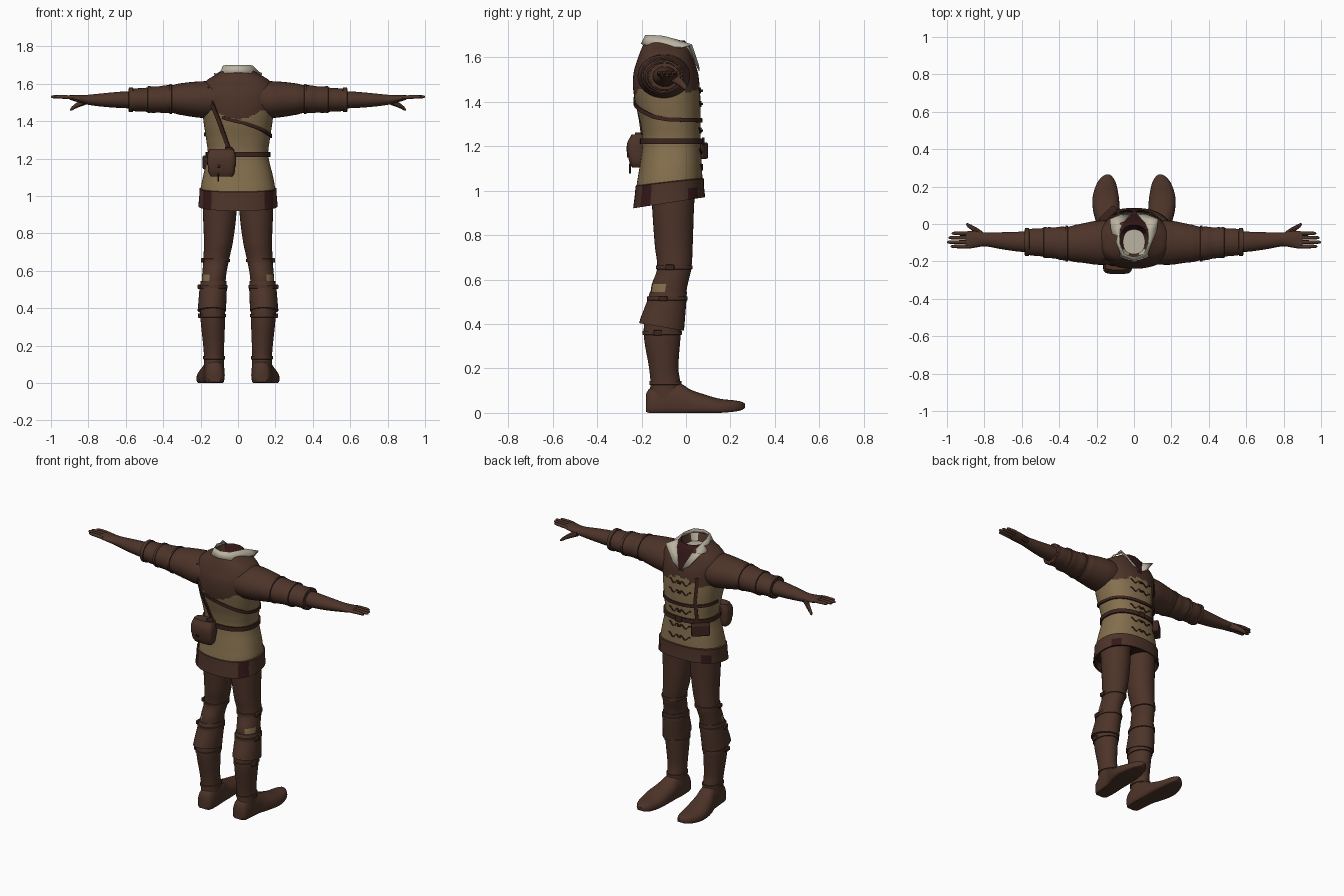
import bpy, bmesh, math
from mathutils import Vector

if "Cube" in bpy.data.objects:
    bpy.data.objects.remove(bpy.data.objects["Cube"])

def material(name, *rgb):
    m = bpy.data.materials.new(name)
    m.diffuse_color = (*rgb, 1)
    m.use_nodes = True
    m.node_tree.nodes["Principled BSDF"].inputs["Base Color"].default_value = m.diffuse_color
    return m

BROWN = material("brown leather", 0.074, 0.034, 0.022)
STRAP = material("dark strap", 0.045, 0.018, 0.013)
TAN = material("tan cloth", 0.235, 0.160, 0.076)
PALE = material("pale linen", 0.50, 0.455, 0.36)
MAROON = material("dark maroon lining", 0.035, 0.009, 0.009)

def interp(K, t):
    """Smooth interpolation of key rows; the first column is the position."""
    t = min(max(t, K[0][0]), K[-1][0])
    i = max(j for j in range(len(K) - 1) if K[j][0] <= t)
    a, b, p, n = K[i], K[i + 1], K[max(i - 1, 0)], K[min(i + 2, len(K) - 1)]
    h = b[0] - a[0]
    u = (t - a[0]) / h
    out = []
    for c in range(1, len(a)):
        m0 = (b[c] - p[c]) / (b[0] - p[0]) * h
        m1 = (n[c] - a[c]) / (n[0] - a[0]) * h
        out.append((2*u**3 - 3*u*u + 1) * a[c] + (u**3 - 2*u*u + u) * m0
                   + (3*u*u - 2*u**3) * b[c] + (u**3 - u*u) * m1)
    return out

def sp(v, e):
    return math.copysign(abs(v) ** e, v)

def oval(axis, pos, ca, ra, cb, rb, n=32, e=1.0):
    pts = []
    for k in range(n):
        t = 2 * math.pi * k / n
        a, b = ca + ra * sp(math.cos(t), e), cb + rb * sp(math.sin(t), e)
        pts.append({'z': (a, b, pos), 'x': (pos, a, b), 'y': (a, pos, b)}[axis])
    return pts

def steps(a, b, n):
    return [a + (b - a) * i / n for i in range(n + 1)]

def finish(bm, name, mats, rule=None):
    bmesh.ops.recalc_face_normals(bm, faces=bm.faces)
    if rule:
        for f in bm.faces:
            f.material_index = rule(f.calc_center_median())
    me = bpy.data.meshes.new(name)
    bm.to_mesh(me)
    bm.free()
    for m in mats:
        me.materials.append(m)
    ob = bpy.data.objects.new(name, me)
    bpy.context.collection.objects.link(ob)
    return ob

def loft(name, rings, mats, rule=None):
    bm = bmesh.new()
    R = [[bm.verts.new(p) for p in r] for r in rings]
    n = len(R[0])
    for a, b in zip(R, R[1:]):
        for k in range(n):
            bm.faces.new((a[k], a[(k+1) % n], b[(k+1) % n], b[k]))
    for r in (R[0], R[-1]):
        c = bm.verts.new(sum((v.co for v in r), Vector()) / n)
        for k in range(n):
            bm.faces.new((r[k], r[(k+1) % n], c))
    return finish(bm, name, mats, rule)

def box(name, loc, size, mat, bevel=0.004):
    bm = bmesh.new()
    bmesh.ops.create_cube(bm, size=1)
    for v in bm.verts:
        v.co = Vector(loc) + Vector([v.co[i] * size[i] for i in range(3)])
    ob = finish(bm, name, [mat])
    b = ob.modifiers.new("bevel", 'BEVEL')
    b.width, b.segments = bevel, 2
    return ob

def tube(name, pts, mat, n=10):
    """Round tube along (x, y, z, radius) points that run mostly along x."""
    loft(name, [oval('x', x, y, r, z, r, n) for x, y, z, r in pts], [mat])

# Coat body: z, half width, back y, front y
TORSO = [(1.00, .200, -.225, .080), (1.04, .199, -.220, .075), (1.10, .188, -.210, .072),
         (1.22, .162, -.195, .066), (1.30, .170, -.205, .066), (1.38, .182, -.225, .066),
         (1.46, .192, -.238, .062), (1.53, .197, -.236, .054), (1.58, .195, -.222, .038),
         (1.62, .165, -.208, .025), (1.65, .115, -.195, .012), (1.675, .075, -.180, -.005)]

def torso(t, z):
    w, b, f = interp(TORSO, z)
    return Vector((w * sp(math.cos(t), .85), (b+f)/2 + (f-b)/2 * sp(math.sin(t), .85), z))

def torso_angle(x, z, side):
    r = max(-1, min(1, x / interp(TORSO, z)[0]))
    return side * math.acos(sp(r, 1 / .85))

def coat_colour(c):
    x, y, z = c
    if y > -.05 and z > 1.50 and abs(x) < (z - 1.50) * .4:
        return 2                                     # open neck
    if z < 1.665 and abs(x) < .058 and -.165 < y < -.03 and z > 1.625:
        return 3                                     # inside of neck
    u = min(1, (x / .12) ** 2)
    edge = 1.412 + .045 * u if y < -.08 else 1.487 - .04 * u + .006 * math.sin(x * 110)
    return 1 if z > edge else 0

rings = [[torso(2 * math.pi * k / 96, z) for k in range(96)] for z in steps(1.0, 1.675, 84)]
rings.append(oval('z', 1.63, 0, .058, -.095, .065, 96, .85))
loft("coat_body", rings, [TAN, BROWN, MAROON, PALE], coat_colour)

# Hem skirt, tilted up towards the toes side, with dark lining
def hem_ring(z, w, b, f, slope):
    return [(x, y, z + slope * (y + .08)) for x, y, _ in oval('z', z, 0, w, (b+f)/2, (f-b)/2, 64, .85)]
loft("coat_hem", [hem_ring(1.042, .196, -.215, .07, .11), hem_ring(1.037, .207, -.227, .081, .11),
     hem_ring(1.0, .207, -.230, .081, .12), hem_ring(.945, .212, -.238, .086, .155),
     hem_ring(.945, .203, -.228, .076, .155), hem_ring(.985, .196, -.22, .07, .13)],
     [BROWN, MAROON], lambda c: int(abs(c.x) < .19 and -.2 < c.y < .055 and c.z < 1.01))

# Straps that follow the coat surface
def strap(name, path, width, thick=.008, mat=STRAP, closed=False, n=48):
    total = len(path) - 1
    pts = []
    for s in steps(0, total, n):
        i = min(int(s), total - 1)
        t, z = [path[i][c] + (path[i+1][c] - path[i][c]) * (s - i) for c in (0, 1)]
        pts.append(torso(t, z))
    rings = []
    for i, p in enumerate(pts):
        d = (pts[min(i+1, n)] - pts[max(i-1, 0)]).normalized()
        if closed and i in (0, n):
            d = Vector((0, 1, 0))
        nor = Vector((p.x, (p.y + .08) * 1.4, 0)).normalized()
        side = d.cross(nor).normalized() * width / 2
        o, q = p + nor * thick, p - nor * .006
        rings.append([o + side, o - side, q - side, q + side])
    loft(name, rings, [mat])

def P(x, z, side):
    return (torso_angle(x, z, side), z)

strap("waist_belt", [(0, 1.222), (2 * math.pi, 1.222)], .026, .011, closed=True, n=72)
strap("chest_strap", [(-1.96, 1.42), (-.45, 1.332), (0, 1.32), (1.57, 1.315), (3.14, 1.33)], .018)
strap("shoulder_strap_back", [P(-.045, 1.24, -1), P(-.10, 1.40, -1), P(-.16, 1.58, -1)], .022)
strap("shoulder_strap_front", [P(-.11, 1.22, 1), P(-.10, 1.35, 1), P(-.11, 1.5, 1)], .02)
box("belt_buckle", (0, .078, 1.222), (.04, .012, .036), STRAP)

# Scrolled fasteners down the chest
for z in (1.45, 1.39, 1.27, 1.175, 1.105):
    for s in (-1, 1):
        pts = [P(s * x, z + .011 * math.sin(x * 110), 1) for x in steps(.004, .075, 8)]
        strap("fastener", pts, .007, .005, n=16)
    box("fastener_toggle", (0, .071, z), (.022, .012, .01), STRAP, .003)

# Shirt collar with open wings
TOP = [(0, -.18, 1.70), (.055, -.16, 1.70), (.078, -.10, 1.695), (.075, -.03, 1.675), (.052, .012, 1.635), (.01, .06, 1.54)]
LOW = [(0, -.20, 1.66), (.07, -.175, 1.655), (.10, -.10, 1.645), (.125, -.02, 1.645), (.128, .026, 1.655), (.055, .055, 1.565)]
bm = bmesh.new()
def both(pts):
    return [bm.verts.new((-x, y, z)) for x, y, z in pts[:0:-1]] + [bm.verts.new(p) for p in pts]
a, b = both(TOP), both(LOW)
for k in range(len(a) - 1):
    bm.faces.new((a[k], a[k+1], b[k+1], b[k]))
m = finish(bm, "shirt_collar", [PALE]).modifiers.new("thick", 'SOLIDIFY')
m.thickness, m.offset = .006, 0

# Satchel on the back of the belt
BAG = [(1.105, .058, -.243, -.195), (1.125, .070, -.254, -.185), (1.18, .074, -.264, -.18),
       (1.22, .072, -.260, -.18), (1.25, .062, -.242, -.185)]
def bag_ring(z, g=0):
    w, b, f = interp(BAG, z)
    return oval('z', z, -.088, w + g, (b+f)/2, (f-b)/2 + g, 32, .5)
loft("satchel", [bag_ring(z) for z in steps(1.105, 1.25, 10)], [BROWN])
loft("satchel_flap", [bag_ring(z, .003) for z in steps(1.165, 1.252, 8)], [BROWN])
box("satchel_clasp", (-.105, -.262, 1.165), (.016, .008, .03), STRAP, .002)
box("satchel_tassel", (-.105, -.252, 1.10), (.008, .008, .045), STRAP, .002)
box("satchel_loop", (-.05, -.215, 1.252), (.04, .03, .02), STRAP)

# Flat pouch at the front hip
pouch = box("hip_pouch", (0, 0, 0), (.11, .04, .075), STRAP, .008)
pouch.location, pouch.rotation_euler = (-.138, .05, 1.18), (0, 0, .75)

# Limb profiles: sleeve and forearm as x, cy, ry, cz, rz; legs as z, cx, rx, cy, ry
SLEEVE = [(.10, -.10, .115, 1.515, .10), (.19, -.10, .118, 1.515, .098), (.27, -.102, .106, 1.517, .09),
          (.35, -.105, .092, 1.518, .076), (.45, -.10, .082, 1.515, .07), (.53, -.097, .072, 1.514, .061),
          (.56, -.097, .070, 1.514, .061), (.585, -.096, .068, 1.514, .062)]
FOREARM = [(.52, -.095, .055, 1.513, .046), (.60, -.095, .054, 1.514, .045), (.70, -.09, .046, 1.513, .038),
           (.80, -.082, .037, 1.514, .027), (.84, -.082, .043, 1.518, .021), (.88, -.084, .047, 1.524, .016),
           (.90, -.085, .044, 1.527, .012)]
LEG = [(.48, .132, .064, -.085, .076), (.57, .128, .064, -.075, .081), (.65, .118, .068, -.053, .077),
       (.75, .105, .077, -.055, .085), (.90, .098, .089, -.058, .093), (1.0, .098, .090, -.058, .098)]
CUFF = [(.385, .140, .076, -.110, .101), (.42, .138, .075, -.104, .098), (.50, .133, .073, -.087, .088),
        (.545, .130, .069, -.079, .083)]
BOOT = [(.06, .128, .053, -.093, .076), (.13, .128, .053, -.092, .068), (.20, .130, .056, -.10, .066),
        (.35, .135, .066, -.107, .083), (.46, .136, .066, -.10, .083)]
# Foot: y, cx, half width, bottom z, top z
FOOT = [(-.18, .125, .03, .004, .085), (-.165, .125, .046, 0, .11), (-.10, .126, .055, 0, .14), (-.03, .131, .058, 0, .135),
        (.02, .140, .066, 0, .105), (.08, .148, .072, 0, .084), (.15, .151, .069, 0, .064), (.22, .147, .05, .006, .056),
        (.252, .143, .028, .013, .05), (.265, .140, .01, .022, .042)]

def mir(rings, s):
    return [[(s * p[0], p[1], p[2]) for p in r] for r in rings]

for s in (-1, 1):
    # Sleeves, with dark lining at the open end
    rs = []
    for x in steps(.10, .585, 60):
        cy, ry, cz, rz = interp(SLEEVE, x)
        g = 1 + (.018 * math.sin(x * 85) if x > .3 else 0)
        rs.append(oval('x', x, cy, ry * g, cz, rz * g))
    rs.append(oval('x', .575, -.096, .05, 1.514, .042))
    loft("sleeve", mir(rs, s), [BROWN, MAROON], lambda c: int(abs(c.x) > .5795 and abs(c.z - 1.514) < .058
         and abs(c.y + .096) < .0625 and math.hypot((c.y + .096) / .068, (c.z - 1.514) / .062) < .95))
    for x, w, g in ((.36, .014, .005), (.475, .018, .005), (.572, .026, .005)):
        cy, ry, cz, rz = interp(SLEEVE, x)
        loft("sleeve_band", mir([oval('x', x + dx * w / 2, cy, ry + dg, cz, rz + dg)
             for dx, dg in ((-1, -.004), (-.8, g), (.8, g), (1, -.004))], s), [BROWN])
    # Gloved forearm, fingers and thumb
    loft("forearm", mir([oval('x', x, *interp(FOREARM, x), 24) for x in steps(.52, .90, 24)], s), [BROWN])
    for y, tip in ((-.050, .975), (-.073, .993), (-.097, 1.0), (-.120, .98)):
        tube("finger", [(s * x, y, z, r) for x, z, r in ((.88, 1.526, .010), (.92, 1.529, .0105),
             (tip - .015, 1.530, .009), (tip - .004, 1.530, .006), (tip, 1.530, .002))], BROWN)
    tube("thumb", [(s * x, y, z, r) for x, y, z, r in ((.81, -.06, 1.508, .02), (.845, -.035, 1.494, .018),
         (.87, -.018, 1.48, .014), (.89, -.006, 1.466, .011), (.898, -.001, 1.46, .004))], BROWN)
    # Trouser legs with a small tan patch at the knee
    loft("trouser_leg", mir([oval('z', z, *interp(LEG, z)) for z in steps(.48, 1.0, 52)], s), [BROWN, TAN],
         lambda c: int(.545 < c.z < .583 and abs(c.x) > .13 and c.y < -.095 and c.y > -.15))
    # Boots: cuff, shaft and foot
    rs = []
    for i, z in enumerate(steps(.385, .545, 12)):
        tilt = -.17 * (1 - i / 12)
        rs.append([(x, y, h + tilt * (y + .1)) for x, y, h in oval('z', z, *interp(CUFF, z))])
    loft("boot_cuff", mir(rs, s), [BROWN])
    loft("boot_shaft", mir([oval('z', z, *interp(BOOT, z)) for z in steps(.06, .46, 24)], s), [BROWN])
    rs = []
    for y in steps(-.18, .265, 40):
        cx, w, lo, hi = interp(FOOT, y)
        mid = lo + (hi - lo) * .3
        rs.append([(x, y, max(lo, mid + (h - mid) * (1 if h > mid else .75)))
                   for x, y, h in oval('y', y, cx, w, mid, hi - mid, 28, .85)])
    loft("boot_foot", mir(rs, s), [BROWN])
    # Leg straps with buckles on the outside
    for K, z in ((LEG, .655), (CUFF, .515), (BOOT, .36), (BOOT, .135)):
        cx, rx, cy, ry = interp(K, z)
        loft("leg_strap", mir([oval('z', z + dz, cx, rx + g, cy, ry + g) for dz, g in
             ((-.01, -.004), (-.008, .005), (.008, .005), (.01, -.004))], s), [BROWN])
        if z > .2:
            box("leg_buckle", (s * (cx + rx + .004), cy - .02, z), (.016, .04, .024), STRAP)

# Smooth shading that keeps hard edges
for ob in bpy.context.scene.objects:
    ob.select_set(True)
    bpy.context.view_layer.objects.active = ob
bpy.ops.object.shade_smooth_by_angle(angle=math.radians(40))
